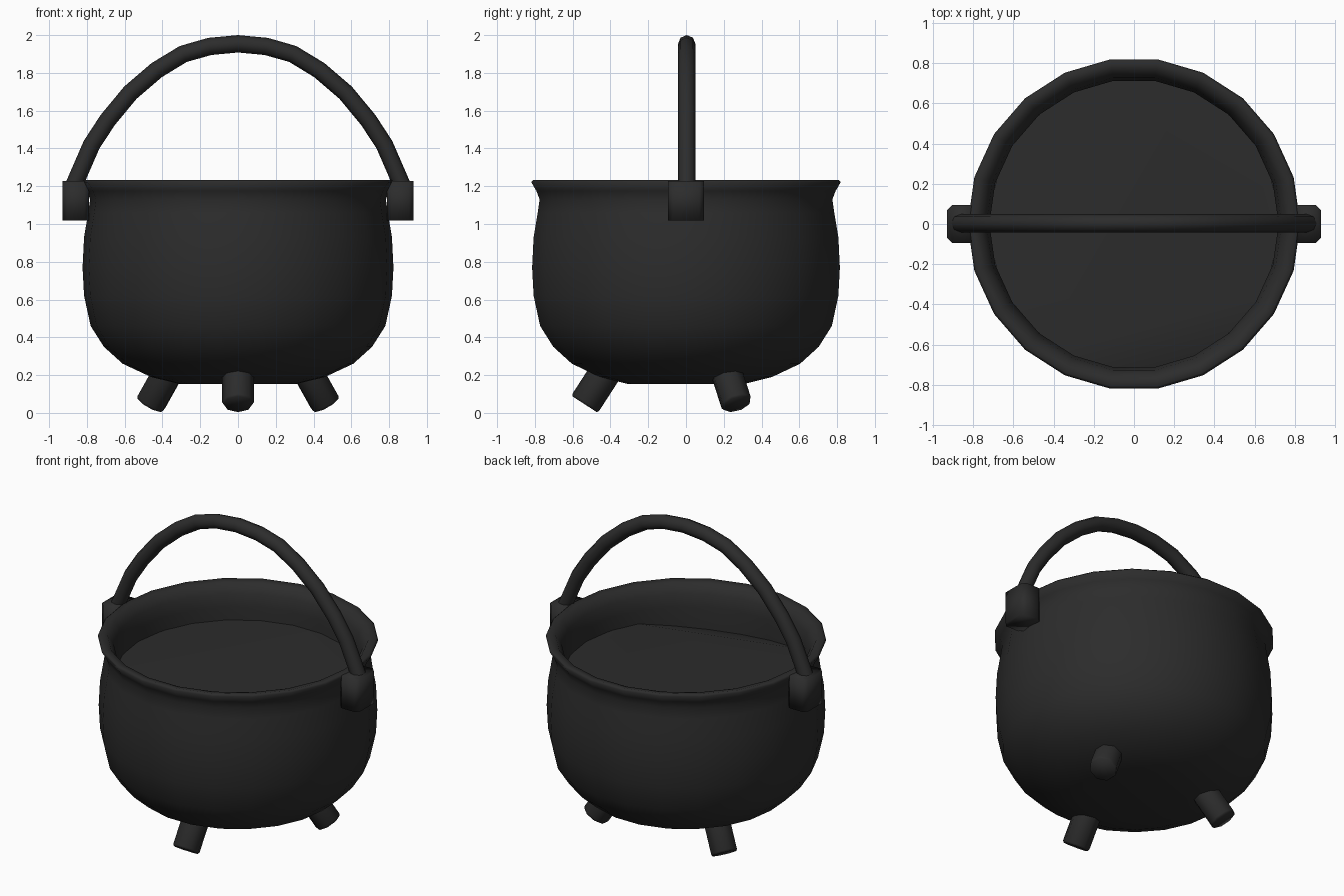
import bpy, bmesh, math
from mathutils import Vector, Matrix

cube = bpy.data.objects.get("Cube")
if cube:
    bpy.data.objects.remove(cube, do_unlink=True)

iron = bpy.data.materials.new("black_iron")
iron.use_nodes = True
colour = (0.025, 0.025, 0.025, 1)
iron.diffuse_color = colour
bsdf = iron.node_tree.nodes["Principled BSDF"]
bsdf.inputs["Base Color"].default_value = colour
bsdf.inputs["Roughness"].default_value = 0.8


def finish(name, bm, angle):
    """Turn a bmesh into a smooth-shaded iron part."""
    bmesh.ops.recalc_face_normals(bm, faces=bm.faces)
    mesh = bpy.data.meshes.new(name)
    bm.to_mesh(mesh)
    bm.free()
    mesh.materials.append(iron)
    obj = bpy.data.objects.new(name, mesh)
    bpy.context.collection.objects.link(obj)
    bpy.ops.object.select_all(action='DESELECT')
    obj.select_set(True)
    bpy.context.view_layer.objects.active = obj
    bpy.ops.object.shade_smooth_by_angle(angle=math.radians(angle))


def loft(bm, rings):
    """Skin a list of closed point rings and cap both ends."""
    loops = [[bm.verts.new(p) for p in ring] for ring in rings]
    n = len(loops[0])
    for a, b in zip(loops, loops[1:]):
        for i in range(n):
            j = (i + 1) % n
            bm.faces.new((a[i], a[j], b[j], b[i]))
    bm.faces.new(loops[0])
    bm.faces.new(loops[-1])


def circle(radius, z, sides):
    return [Vector((radius * math.cos(t), radius * math.sin(t), z))
            for t in (math.tau * i / sides for i in range(sides))]


# Pot: bulging bowl, pinched neck, flared rim with a broad lip, inner wall
profile = [(0.31, 0.153), (0.46, 0.19), (0.61, 0.26), (0.71, 0.35),
           (0.78, 0.46), (0.815, 0.62), (0.823, 0.77), (0.815, 0.93),
           (0.793, 1.06), (0.783, 1.13), (0.80, 1.175), (0.828, 1.222),
           (0.815, 1.234), (0.77, 1.225), (0.735, 1.17), (0.72, 1.09), (0.72, 0.9)]
bm = bmesh.new()
loft(bm, [circle(r, z, 22) for r, z in profile])
finish("pot", bm, 80)

# Contents: a coarse disc whose front edge sags
bm = bmesh.new()
disc = bm.faces.new([bm.verts.new(p) for p in circle(0.742, 1.005, 12)])
rim = list(disc.verts)
bmesh.utils.face_split(disc, rim[8], rim[11])
for v in rim[9:11]:
    v.co.z -= 0.06
finish("contents", bm, 60)

# Arched handle, swept in the XZ plane
half = [(0.875, 1.19), (0.775, 1.42), (0.69, 1.55), (0.57, 1.695),
        (0.43, 1.815), (0.29, 1.90), (0.15, 1.94)]
path = [(-x, z) for x, z in half] + [(0, 1.954)] + half[::-1]
path = [Vector((x, 0.004, z)) for x, z in path]
rings = []
for i, p in enumerate(path):
    tangent = (path[min(i + 1, len(path) - 1)] - path[max(i - 1, 0)]).normalized()
    side = Vector((0, 1, 0))
    up = side.cross(tangent)
    rings.append([p + side * c.x + up * c.y for c in circle(0.046, 0, 8)])
bm = bmesh.new()
loft(bm, rings)
finish("handle", bm, 60)

# Lugs that hold the handle ends, softened at their upright corners
for name, sign in (("left_lug", 1), ("right_lug", -1)):
    bm = bmesh.new()
    bmesh.ops.create_cube(bm, size=1, matrix=Matrix.Translation((sign * 0.859, 0, 1.123))
                          @ Matrix.Diagonal((0.142, 0.19, 0.21, 1)))
    uprights = [e for e in bm.edges
                if abs(e.verts[0].co.z - e.verts[1].co.z) > 0.1]
    bmesh.ops.bevel(bm, geom=uprights, offset=0.025, segments=1, affect='EDGES')
    finish(name, bm, 100)

# Three splayed feet with softened ends
for name, angle in (("front_foot", -90), ("back_left_foot", 30), ("back_right_foot", 150)):
    spin = Matrix.Rotation(math.radians(angle), 3, 'Z')
    top, end = spin @ Vector((0.405, 0, 0.25)), spin @ Vector((0.537, 0, 0.046))
    axis = end - top
    turn = axis.to_track_quat('Z', 'Y')
    bm = bmesh.new()
    loft(bm, [[top + turn @ c for c in circle(r, z, 8)]
              for r, z in ((0.084, 0), (0.084, axis.length - 0.012), (0.077, axis.length))])
    finish(name, bm, 80)
